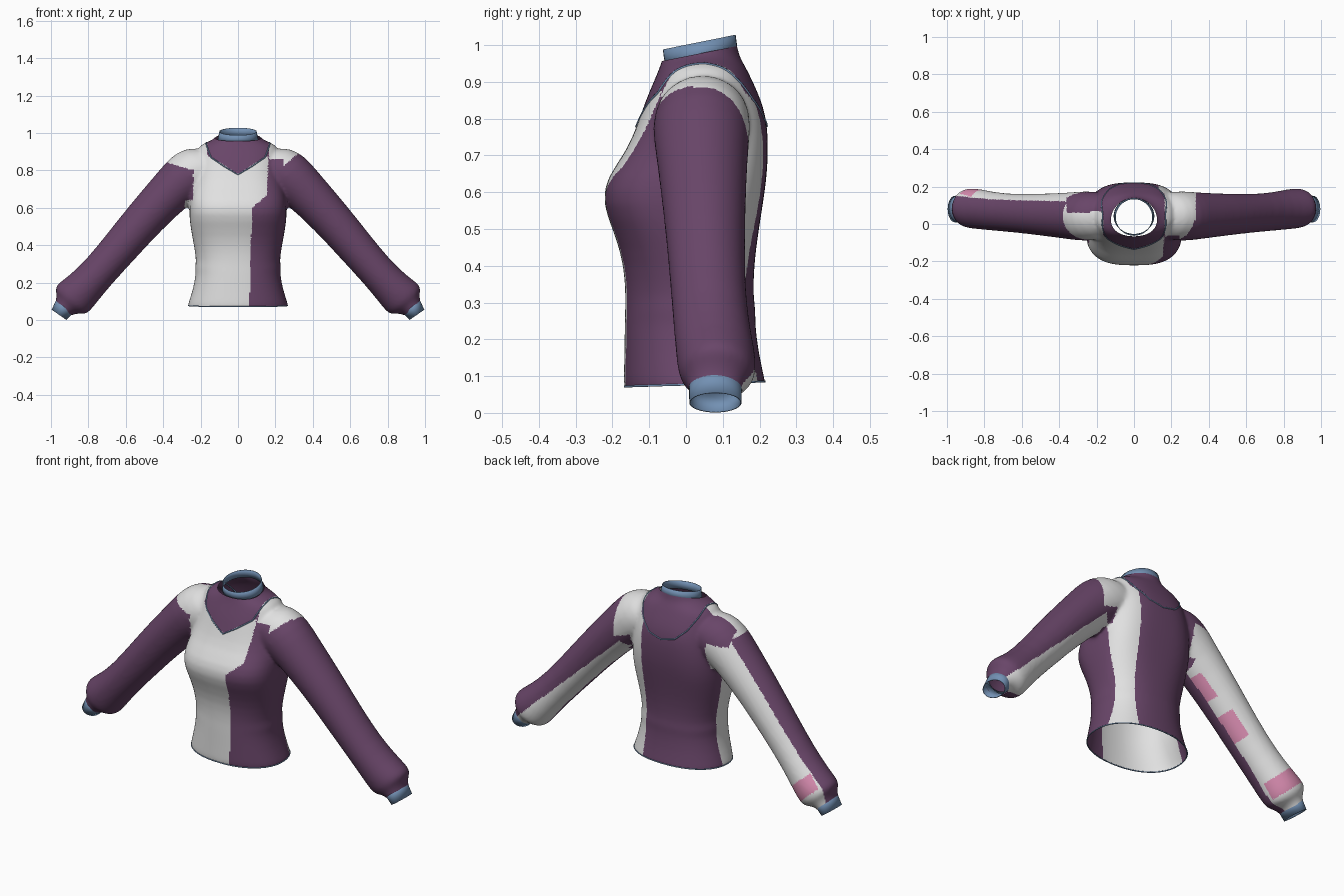
import bpy, bmesh, math
from mathutils import Vector
from mathutils.bvhtree import BVHTree

if "Cube" in bpy.data.objects:
    bpy.data.objects.remove(bpy.data.objects["Cube"])


def material(name, rgb):
    m = bpy.data.materials.new(name)
    m.diffuse_color = (*rgb, 1)
    m.use_nodes = True
    m.node_tree.nodes["Principled BSDF"].inputs["Base Color"].default_value = m.diffuse_color
    return m


PURPLE, WHITE, PINK = 0, 1, 2
fabrics = [material("plum_purple", (0.14, 0.06, 0.14)),
           material("off_white", (0.75, 0.75, 0.75)),
           material("rose_pink", (0.68, 0.26, 0.43))]
blue = material("trim_blue", (0.17, 0.28, 0.45))


def superellipse(c, ax, ay, p, n=40):
    out = []
    for i in range(n):
        a = 2 * math.pi * i / n
        ca, sa = math.cos(a), math.sin(a)
        out.append(Vector(c) + Vector(ax) * math.copysign(abs(ca) ** (2 / p), ca)
                   + Vector(ay) * math.copysign(abs(sa) ** (2 / p), sa))
    return out


def add_tube(bm, rings, capped=True):
    loops = [[bm.verts.new(v) for v in superellipse(*r)] for r in rings]
    n = len(loops[0])
    for a, b in zip(loops, loops[1:]):
        for i in range(n):
            bm.faces.new((a[i], a[(i + 1) % n], b[(i + 1) % n], b[i]))
    if capped:
        bm.faces.new(loops[0])
        bm.faces.new(loops[-1])


def make_object(bm, name, mats):
    bmesh.ops.recalc_face_normals(bm, faces=bm.faces)
    me = bpy.data.meshes.new(name)
    bm.to_mesh(me)
    bm.free()
    for m in mats:
        me.materials.append(m)
    ob = bpy.data.objects.new(name, me)
    bpy.context.collection.objects.link(ob)
    for f in me.polygons:
        f.use_smooth = True
    return ob


# Torso profile: height, half width, front y, back y, squareness
torso = [(0.02, 0.285, -0.17, 0.23, 2.2), (0.08, 0.27, -0.17, 0.217, 2.2),
         (0.16, 0.242, -0.168, 0.198, 2.3), (0.25, 0.224, -0.167, 0.187, 2.3),
         (0.28, 0.233, -0.166, 0.191, 2.3), (0.31, 0.222, -0.165, 0.183, 2.3),
         (0.40, 0.236, -0.168, 0.185, 2.4), (0.49, 0.254, -0.195, 0.197, 2.6),
         (0.57, 0.262, -0.23, 0.21, 2.9), (0.64, 0.26, -0.217, 0.22, 2.9),
         (0.71, 0.248, -0.162, 0.224, 2.8), (0.79, 0.23, -0.13, 0.222, 2.7),
         (0.85, 0.225, -0.11, 0.205, 2.5), (0.90, 0.22, -0.088, 0.182, 2.4),
         (0.938, 0.205, -0.072, 0.164, 2.2), (0.96, 0.14, -0.065, 0.15, 2),
         (0.985, 0.108, -0.058, 0.14, 2), (1.04, 0.1, -0.058, 0.138, 2)]
# Sleeve profile: x, z, radius across arm, centre y, radius in y
sleeve = [(0.09, 0.84, 0.125, 0.045, 0.10), (0.18, 0.822, 0.143, 0.045, 0.125),
          (0.26, 0.778, 0.138, 0.042, 0.135), (0.34, 0.71, 0.12, 0.043, 0.125),
          (0.493, 0.55, 0.108, 0.05, 0.112), (0.62, 0.40, 0.101, 0.056, 0.103),
          (0.743, 0.258, 0.094, 0.066, 0.102), (0.83, 0.165, 0.103, 0.08, 0.108),
          (0.882, 0.116, 0.114, 0.085, 0.107), (0.904, 0.097, 0.104, 0.085, 0.097),
          (0.92, 0.082, 0.056, 0.08, 0.071), (0.97, 0.01, 0.046, 0.08, 0.066)]

bm = bmesh.new()
add_tube(bm, [((0, (f + b) / 2, z), (w, 0, 0), (0, (b - f) / 2, 0), p)
              for z, w, f, b, p in torso])
for s in (-1, 1):
    add_tube(bm, [((s * x, yc, z), (s * r * 0.737, 0, r * 0.676), (0, ry, 0), 2)
                  for x, z, r, yc, ry in sleeve])
garment = make_object(bm, "top_body_and_sleeves", fabrics)

# Fuse torso and sleeves into one smooth skin
bpy.context.view_layer.objects.active = garment
garment.select_set(True)
sub = garment.modifiers.new("round", 'SUBSURF')
sub.levels = 1
rem = garment.modifiers.new("fuse", 'REMESH')
rem.mode = 'VOXEL'
rem.voxel_size = 0.008
smo = garment.modifiers.new("soften", 'SMOOTH')
smo.factor, smo.iterations = 0.5, 18
for m in ("round", "fuse", "soften"):
    bpy.ops.object.modifier_apply(modifier=m)


def fabric_at(p):
    """Colour panel at a point of the garment."""
    x, y, z = p
    s = abs(x)
    # neck yoke
    if s < 0.165 and z > (0.78 + 0.62 * s if y < 0.04 else 0.78 + 3.6 * s * s):
        return PURPLE
    if s > (0.24 if z > 0.64 else 0.285):  # sleeves
        t = (s - 0.25) * 0.676 - (z - 0.78) * 0.737   # along the arm
        v = (s - 0.25) * 0.737 + (z - 0.78) * 0.676 - 0.02  # towards outer side
        w = y - 0.045 - 0.04 * t                      # towards the back
        if x < 0:
            if y > 0.06 and s < 0.36 and z > 0.80:
                return PURPLE
            if t < 0.2 and z > 0.80 + 0.3 * (s - 0.24):
                return WHITE
            if w > 0.035 + 0.4 * max(v, 0) or (v < 0 and w > 0):
                if 0.82 < t < 0.91 and w > 0.02 and v < 0.07:
                    return PINK
                if v < -0.05 and (0.2 < t < 0.34 and w < 0.06 or 0.43 < t < 0.58 and w < 0.075):
                    return PINK
                return WHITE
            return PURPLE
        if y < 0.02:
            return WHITE if z > 0.80 + 0.9 * (s - 0.22) and s < 0.32 else PURPLE
        if s < 0.33 and z > 0.88 - (4 if y < 0.07 else 20) * (y - 0.07) ** 2:
            return WHITE
        return WHITE if w > 0.015 and v < -0.065 + 0.075 * t and t > 0.12 else PURPLE
    if z > 0.86 and s > 0.165:  # shoulders
        return WHITE if x > 0 or y < 0.07 else PURPLE
    if y > 0.05:  # back
        return WHITE if x > 0.13 and y > 0.1 else PURPLE
    edge = 0.06 + 0.015 * z / 0.6 + 0.08 * min(max((z - 0.6) / 0.07, 0), 1)
    return WHITE if x < edge else PURPLE


# Open the hem, neck and wrists, then colour the panels
bm = bmesh.new()
bm.from_mesh(garment.data)
cuts = [((0, 0, 0.077), (0, 0.04, -1), 0, 0.45), ((0, 0.043, 0.978), (0, -0.2, 1), 0, 0.45),
        ((0.937, 0, 0.058), (0.55, 0, -0.83), 0.6, 1.2),
        ((-0.937, 0, 0.058), (-0.55, 0, -0.83), 0.6, 1.2)]
for co, no, near, far in cuts:
    faces = [f for f in bm.faces if near < abs(f.calc_center_median().x) < far]
    geom = faces + list({e for f in faces for e in f.edges}) + list({v for f in faces for v in f.verts})
    bmesh.ops.bisect_plane(bm, geom=geom, plane_co=co, plane_no=no, clear_outer=True)
for f in bm.faces:
    f.material_index = fabric_at(f.calc_center_median())
    f.smooth = True
skin = BVHTree.FromBMesh(bm)
bm.to_mesh(garment.data)
bm.free()


# Collar and cuffs: open bands with a thin wall
def band(name, rings):
    bm = bmesh.new()
    add_tube(bm, rings, capped=False)
    ob = make_object(bm, name, [blue])
    sol = ob.modifiers.new("wall", 'SOLIDIFY')
    sol.thickness = 0.003


band("collar", [((0, 0.042, 0.964), (0.109, 0, 0), (0, 0.098, 0.02), 2),
                ((0, 0.039, 0.985), (0.104, 0, 0), (0, 0.099, 0.02), 2),
                ((0, 0.036, 1.008), (0.1, 0, 0), (0, 0.099, 0.02), 2)])
for s, side in ((-1, "left"), (1, "right")):
    band("cuff_" + side,
         [((s * 0.915, 0.08, 0.088), (s * 0.05, 0, 0.036), (0, 0.072, 0), 2),
          ((s * 0.957, 0.08, 0.028), (s * 0.039, 0, 0.027), (0, 0.071, 0), 2)])


# Piping: thin cords laid on the garment surface
def piping(name, pts, radius):
    cu = bpy.data.curves.new(name, 'CURVE')
    cu.dimensions = '3D'
    cu.bevel_depth = radius
    cu.bevel_resolution = 1
    sp = cu.splines.new('POLY')
    dense = [a.lerp(b, k / 6) for a, b in zip(pts, pts[1:] + pts[:1]) for k in range(6)]
    sp.points.add(len(dense) - 1)
    for q, p in zip(sp.points, dense):
        q.co = (*skin.find_nearest(p)[0], 1)
    sp.use_cyclic_u = True
    cu.materials.append(blue)
    bpy.context.collection.objects.link(bpy.data.objects.new(name, cu))


half = [(0, -0.14, 0.78), (0.08, -0.13, 0.83), (0.15, -0.09, 0.875),
        (0.167, -0.03, 0.93), (0.167, 0.05, 0.95), (0.167, 0.13, 0.91),
        (0.14, 0.19, 0.855), (0.08, 0.215, 0.80), (0, 0.22, 0.78)]
piping("yoke_piping", [Vector(p) for p in half]
       + [Vector((-x, y, z)) for x, y, z in half[-2:0:-1]], 0.0035)
piping("hem_piping", superellipse((0, 0.023, 0.078), (0.27, 0, 0), (0, 0.193, 0.007), 2.2), 0.003)
